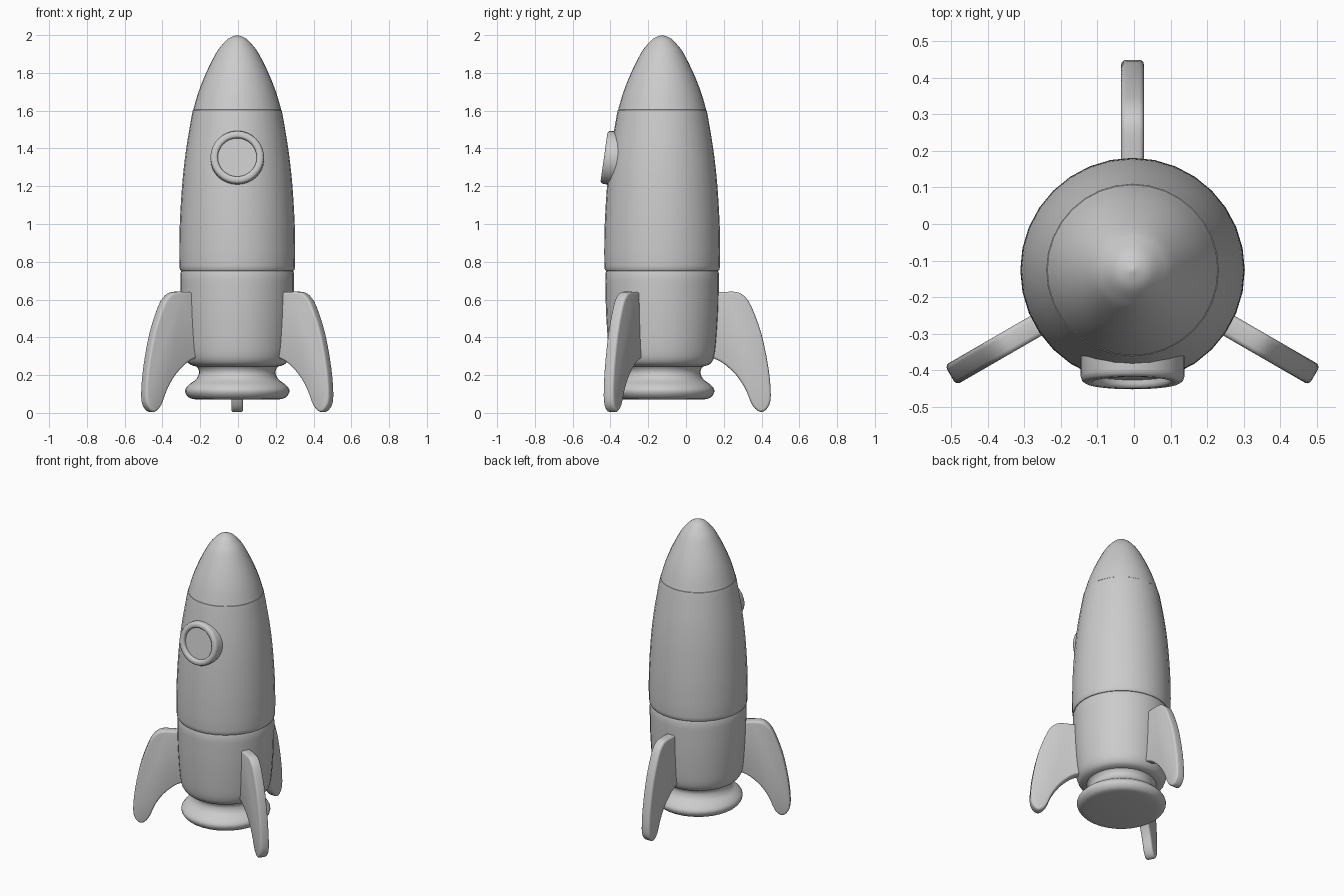
import bpy, bmesh, math
from mathutils import Vector, Matrix

if "Cube" in bpy.data.objects:
    bpy.data.objects.remove(bpy.data.objects["Cube"])

CX, CY = -0.004, -0.126          # hull axis
AXIS = Matrix.Translation((CX, CY, 0))


def smooth_path(pts, n=5, closed=False):
    """Catmull-Rom through the 2D points."""
    out, m = [], len(pts)
    for i in range(m if closed else m - 1):
        idx = [i - 1, i, i + 1, i + 2]
        idx = [k % m if closed else min(max(k, 0), m - 1) for k in idx]
        a, b, c, d = (Vector(pts[k]) for k in idx)
        for s in range(n):
            t = s / n
            out.append(0.5 * (2 * b + (c - a) * t + (2 * a - 5 * b + 4 * c - d) * t * t
                              + (3 * b - a - 3 * c + d) * t ** 3))
    if not closed:
        out.append(Vector(pts[-1]))
    return out


def finish(name, bm, matrix, angle=40):
    bmesh.ops.recalc_face_normals(bm, faces=bm.faces)
    me = bpy.data.meshes.new(name)
    bm.to_mesh(me)
    bm.free()
    ob = bpy.data.objects.new(name, me)
    bpy.context.collection.objects.link(ob)
    ob.matrix_world = matrix
    bpy.ops.object.select_all(action='DESELECT')
    ob.select_set(True)
    bpy.context.view_layer.objects.active = ob
    bpy.ops.object.shade_smooth_by_angle(angle=math.radians(angle))
    return ob


def lathe(name, profile, matrix, segs=32):
    """Spin (radius, z) points round z; points on the axis become poles."""
    bm = bmesh.new()
    vs = [bm.verts.new((r, 0, z)) for r, z in profile]
    es = [bm.edges.new(p) for p in zip(vs, vs[1:])]
    bmesh.ops.spin(bm, geom=vs + es, cent=(0, 0, 0), axis=(0, 0, 1),
                   angle=math.tau, steps=segs, use_merge=True)
    bmesh.ops.remove_doubles(bm, verts=bm.verts, dist=1e-5)
    return finish(name, bm, matrix)


# Nose cone
lathe("nose_cone", smooth_path([(0.233, 1.605), (0.205, 1.70), (0.165, 1.80), (0.115, 1.90),
                                (0.083, 1.945), (0.045, 1.983), (0, 2.0)], 4), AXIS)

# Main hull with a rounded lower lip
lathe("main_hull", [(0.285, 0.752), (0.299, 0.753), (0.304, 0.76), (0.306, 0.78)]
      + smooth_path([(0.307, 0.85), (0.305, 0.98), (0.298, 1.12), (0.287, 1.26),
                     (0.270, 1.40), (0.247, 1.54), (0.238, 1.59)], 3)
      + [(0.235, 1.603), (0.228, 1.606)], AXIS)

# Tail section, rounded in at the bottom
lathe("tail_section", [(0.285, 0.755), (0.296, 0.752), (0.300, 0.74)]
      + smooth_path([(0.301, 0.70), (0.298, 0.55), (0.289, 0.40), (0.279, 0.31),
                     (0.262, 0.268), (0.235, 0.25), (0.19, 0.243)], 4), AXIS)

# Exhaust nozzle with closed base
lathe("nozzle", smooth_path([(0.225, 0.255), (0.208, 0.235), (0.203, 0.21), (0.218, 0.178),
                             (0.255, 0.15), (0.275, 0.125), (0.272, 0.10),
                             (0.250, 0.078), (0.21, 0.07)], 4) + [(0, 0.07)], AXIS)

# Porthole: ring and recessed glass, tilted to follow the hull
PORT = Matrix.Translation((CX, -0.434, 1.355)) @ Matrix.Rotation(math.radians(82), 4, 'X')
lathe("porthole_ring", [(0.142, -0.13), (0.142, -0.018), (0.138, -0.006), (0.129, 0),
                        (0.112, 0), (0.106, -0.004), (0.103, -0.012), (0.103, -0.03)], PORT)
lathe("porthole_glass", [(0.104, -0.022), (0, -0.022)], PORT)

# Three swept fins; outline is (radius, z)
FIN = ([Vector((0.24, 0.30)), Vector((0.24, 0.637))]
       + smooth_path([(0.34, 0.641), (0.392, 0.640), (0.430, 0.622), (0.470, 0.568),
                      (0.525, 0.42), (0.563, 0.235), (0.575, 0.09), (0.560, 0.030),
                      (0.522, 0.004), (0.478, 0.040), (0.440, 0.127), (0.388, 0.204),
                      (0.320, 0.265), (0.27, 0.289)], 3))
HALF = 0.031
for name, deg in (("fin_back", 90), ("fin_left", 210), ("fin_right", 330)):
    bm = bmesh.new()
    face = bm.faces.new([bm.verts.new((r, -HALF, max(z, 0))) for r, z in FIN])
    ext = bmesh.ops.extrude_face_region(bm, geom=[face], use_keep_orig=True)
    bmesh.ops.translate(bm, vec=(0, 2 * HALF, 0),
                        verts=[g for g in ext["geom"] if isinstance(g, bmesh.types.BMVert)])
    rims = [e for e in bm.edges if abs(e.verts[0].co.y - e.verts[1].co.y) < 1e-6]
    bmesh.ops.bevel(bm, geom=rims, offset=0.013, segments=3, profile=0.5, affect='EDGES')
    finish(name, bm, AXIS @ Matrix.Rotation(math.radians(deg), 4, 'Z'))
